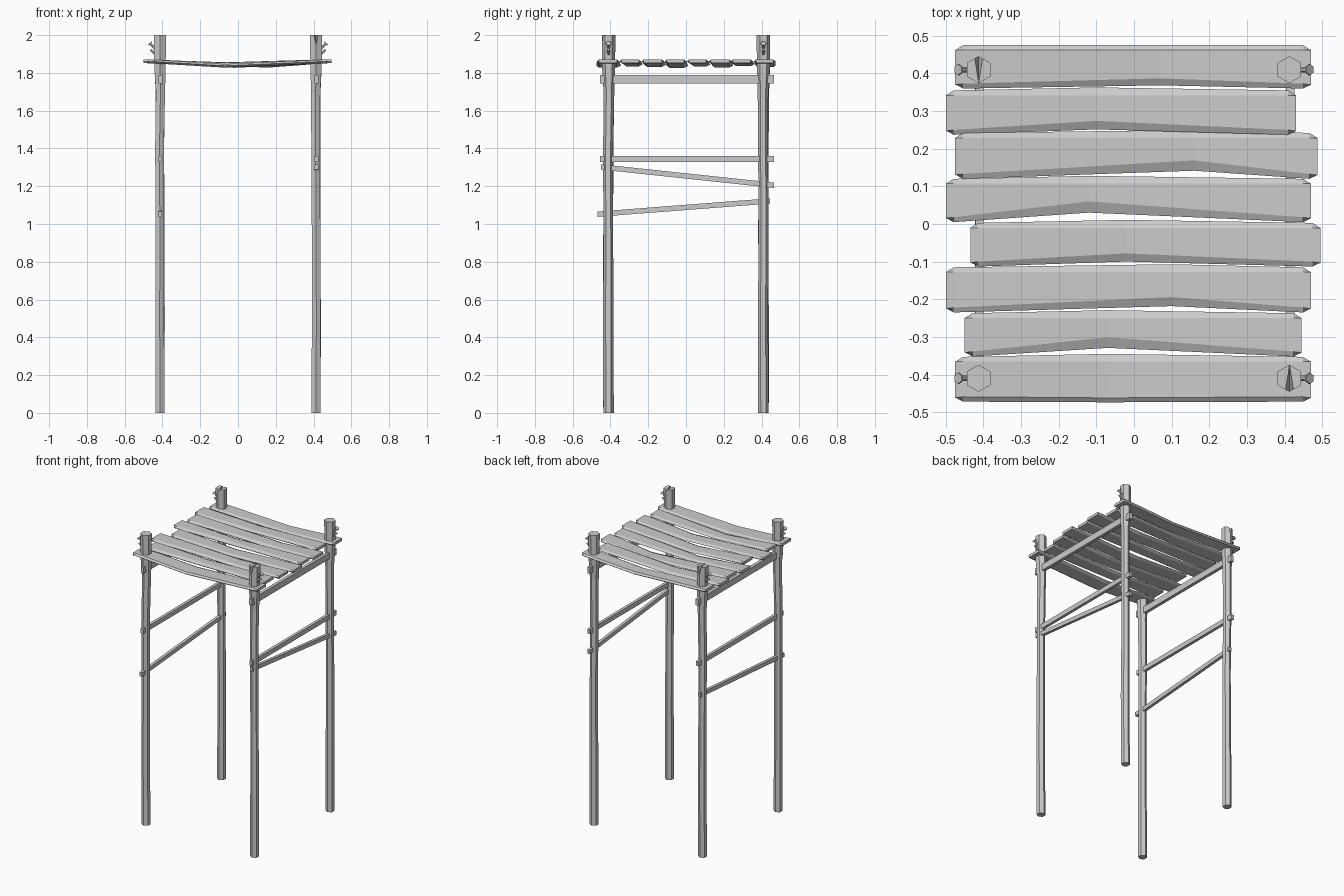
import bpy, bmesh, math, random
from mathutils import Vector

if "Cube" in bpy.data.objects:
    bpy.data.objects.remove(bpy.data.objects["Cube"])

random.seed(4)


def loft(name, rings):
    """Skin equal-length rings of points and cap both ends."""
    bm = bmesh.new()
    vs = [[bm.verts.new(p) for p in ring] for ring in rings]
    for a, b in zip(vs, vs[1:]):
        n = len(a)
        for i in range(n):
            j = (i + 1) % n
            bm.faces.new((a[i], a[j], b[j], b[i]))
    bm.faces.new(vs[0][::-1])
    bm.faces.new(vs[-1])
    bmesh.ops.recalc_face_normals(bm, faces=bm.faces)
    me = bpy.data.meshes.new(name)
    bm.to_mesh(me)
    bm.free()
    ob = bpy.data.objects.new(name, me)
    bpy.context.collection.objects.link(ob)
    return ob


def tube(name, p, q, r0, r1, n=6):
    p, q = Vector(p), Vector(q)
    rot = (q - p).to_track_quat('Z', 'Y')
    ang = [2 * math.pi * i / n for i in range(n)]
    return loft(name, [[c + rot @ Vector((r * math.cos(a), r * math.sin(a), 0)) for a in ang]
                       for c, r in ((p, r0), (q, r1))])


def bar(name, x, y0, z0, y1, z1, w, h):
    return loft(name, [[(x + sx * w / 2, y, z + sz * h / 2)
                        for sx, sz in ((-1, -1), (1, -1), (1, 1), (-1, 1))]
                       for y, z in ((y0, z0), (y1, z1))])


# Hexagonal posts, slightly uneven, thicker at the head
for sx, sy in ((-1, -1), (1, -1), (-1, 1), (1, 1)):
    label = ("front" if sy < 0 else "back") + ("_left" if sx < 0 else "_right")
    cx, cy = sx * 0.413, sy * 0.41
    rings = []
    for z, r in ((0, .028), (.5, .027), (.95, .026), (1.4, .0265), (1.7, .028), (1.84, .035), (2, .036)):
        ox, oy = ((random.uniform(-.003, .003) for _ in range(2)) if 0 < z < 1.8 else (0, 0))
        rings.append([(cx + ox + r * math.cos(math.pi / 6 + i * math.pi / 3),
                       cy + oy + r * math.sin(math.pi / 6 + i * math.pi / 3), z) for i in range(6)])
    post = loft(label + "_post", rings)

    # Split in the top of two posts
    if sx * sy < 0:
        cut = loft("split_cutter", [
            [(cx - .014, cy + sy * .045, 2.006), (cx + .014, cy + sy * .045, 2.006), (cx, cy + sy * .045, 1.94)],
            [(cx - .001, cy - sy * .034, 2.006), (cx + .001, cy - sy * .034, 2.006), (cx, cy - sy * .034, 1.995)]])
        mod = post.modifiers.new("split", 'BOOLEAN')
        mod.object = cut
        mod.solver = 'EXACT'
        bpy.context.view_layer.objects.active = post
        bpy.ops.object.modifier_apply(modifier=mod.name)
        bpy.data.objects.remove(cut, do_unlink=True)

    # Slanted pegs on the outside of the post head
    tube(label + "_upper_peg", (sx * .43, cy, 1.92), (sx * .468, cy, 1.958), .007, .008)
    tube(label + "_upper_peg_head", (sx * .464, cy, 1.954), (sx * .468, cy, 1.958), .015, .015)
    tube(label + "_lower_peg", (sx * .43, cy, 1.89), (sx * .463, cy, 1.923), .007, .008)

# Side rails and braces
bar("left_top_rail", -.41, -.455, 1.766, .465, 1.766, .022, .044)
bar("right_top_rail", .415, -.455, 1.766, .465, 1.766, .022, .044)
bar("left_middle_rail", -.412, -.455, 1.345, .465, 1.345, .02, .032)
bar("right_middle_rail", .415, -.455, 1.345, .465, 1.345, .02, .032)
bar("left_lower_brace", -.412, -.468, 1.052, .445, 1.122, .02, .028)
bar("right_lower_brace", .415, -.45, 1.302, .465, 1.205, .02, .028)

# Sagging planks: x0, x1, low y, high y, bend x, rise of the low edge, sag
planks = [(-.475, .470, .360, .475, .07, .020, .022),
          (-.500, .430, .237, .355, -.10, .030, .016),
          (-.475, .487, .120, .242, .16, .042, .024),
          (-.500, .470, .005, .120, -.12, .048, .018),
          (-.435, .495, -.113, .003, -.02, .028, .025),
          (-.500, .470, -.235, -.115, .10, .034, .020),
          (-.450, .445, -.352, -.237, -.07, .044, .017),
          (-.475, .470, -.472, -.353, -.07, .003, .024)]
T, B = 1.871, 1.852
for k, (x0, x1, lo, hi, xm, rise, sag) in enumerate(planks):
    def section(x, out, up, top, dz):
        zt, zb = T - dz, B - dz
        a, b = lo + .013, hi - .013
        mid = (zt + zb) / 2
        return [(x, a + top, zt), (x, b, zt), (x, b + out + up, mid),
                (x, b, zb), (x, a + top * .6, zb), (x, a - out + top * .6, mid)]
    e = .014
    loft("plank_%d" % (k + 1), [section(x0, 0, 0, -.003, 0), section(x0 + e * 1.5, .013, 0, 0, .001),
                                section(xm, .013, .008 if k else 0, rise - .006, sag),
                                section(x1 - e * 1.5, .013, 0, 0, .001), section(x1, 0, 0, -.003, 0)])
